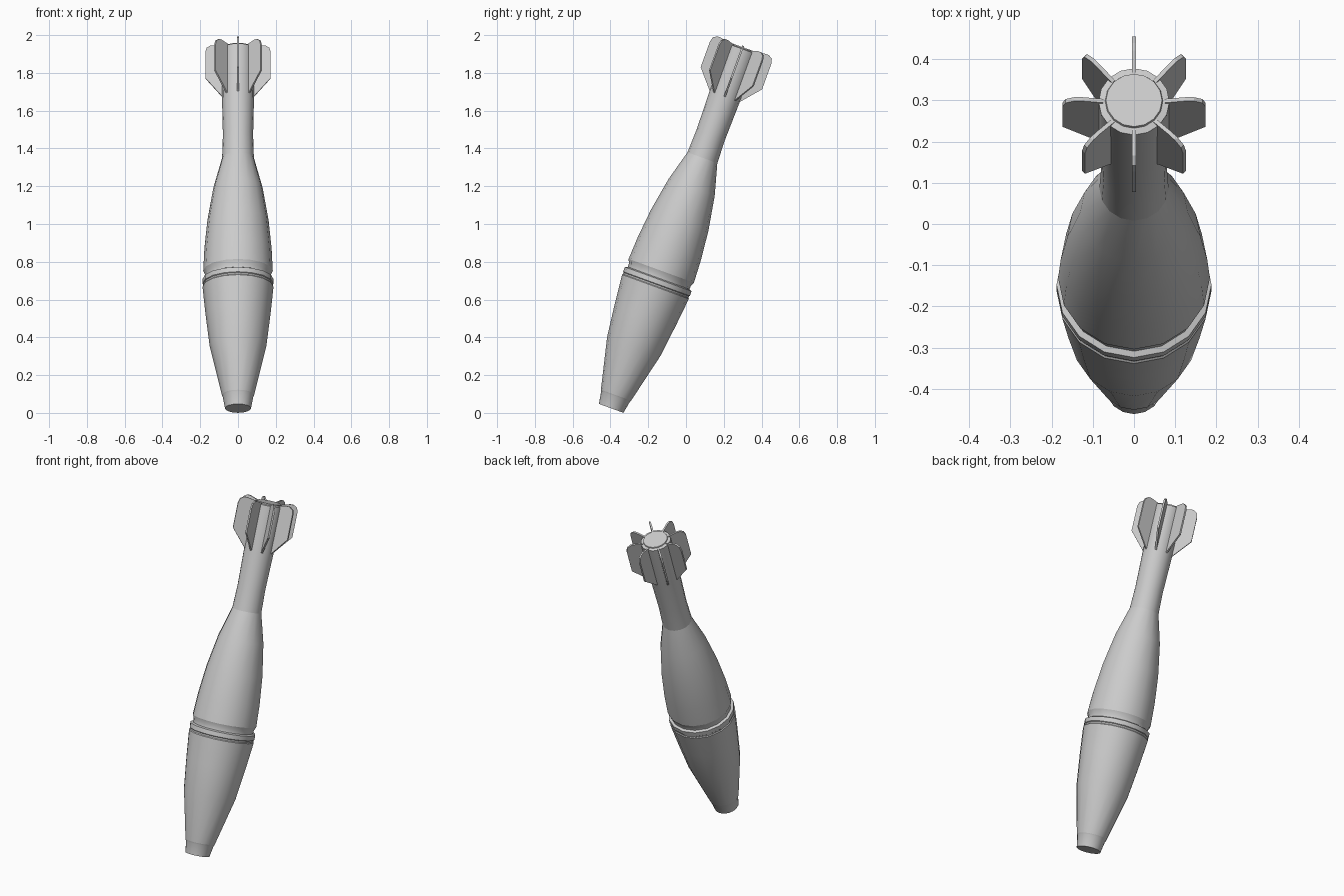
import bpy, bmesh, math
from mathutils import Matrix, Vector

if "Cube" in bpy.data.objects:
    bpy.data.objects.remove(bpy.data.objects["Cube"])

SIDES = 16
# shell axis leans back by 20 degrees, nose resting on the ground
PLACE = Matrix.Translation((0, -0.396, 0.024)) @ Matrix.Rotation(math.radians(-20), 4, 'X')


def finish(name, bm):
    bmesh.ops.recalc_face_normals(bm, faces=bm.faces)
    bm.transform(PLACE)
    mesh = bpy.data.meshes.new(name)
    bm.to_mesh(mesh)
    bm.free()
    ob = bpy.data.objects.new(name, mesh)
    bpy.context.collection.objects.link(ob)
    return ob


def lathe(name, profile, cap_start=False, cap_end=False):
    """Revolve (radius, height) points around the shell axis."""
    bm = bmesh.new()
    rings = []
    for r, h in profile:
        rings.append([bm.verts.new((r * math.cos(a), r * math.sin(a), h))
                      for a in (math.tau * i / SIDES for i in range(SIDES))])
    for lo, hi in zip(rings, rings[1:]):
        for i in range(SIDES):
            j = (i + 1) % SIDES
            bm.faces.new((lo[i], lo[j], hi[j], hi[i]))
    if cap_start:
        bm.faces.new(rings[0])
    if cap_end:
        bm.faces.new(rings[-1])
    ob = finish(name, bm)
    bpy.ops.object.select_all(action='DESELECT')
    ob.select_set(True)
    bpy.context.view_layer.objects.active = ob
    bpy.ops.object.shade_smooth_by_angle(angle=math.radians(30))
    return ob


# blunt nose fuze with its thin collar step
lathe("nose", [(0.069, 0), (0.081, 0.066), (0.085, 0.074)], cap_start=True)

# lower body swelling up to the drive band
lathe("lower_body", [(0.085, 0.074), (0.15, 0.35), (0.172, 0.53), (0.188, 0.685),
                     (0.184, 0.69), (0.184, 0.698), (0.188, 0.702)])

# drive band and the groove above it
lathe("drive_band", [(0.188, 0.702), (0.188, 0.728), (0.174, 0.734),
                     (0.174, 0.752), (0.184, 0.775)])

# upper body narrowing to the neck
lathe("upper_body", [(0.184, 0.775), (0.178, 0.9), (0.162, 1.06),
                     (0.13, 1.245), (0.084, 1.412)])

# tail tube with a stepped end cap
lathe("tail_tube", [(0.084, 1.412), (0.08, 1.54), (0.085, 1.76), (0.086, 2.025),
                    (0.070, 2.029), (0.068, 2.035)], cap_end=True)

# eight radial fins with clipped lower edge and rounded upper corner
FIN = [(0.07, 1.745), (0.083, 1.755), (0.173, 1.86), (0.173, 2.005),
       (0.166, 2.03), (0.145, 2.043), (0.125, 2.043), (0.07, 2.03)]
bm = bmesh.new()
for k in range(8):
    turn = Matrix.Rotation(math.tau * k / 8, 3, 'Z')
    face = bm.faces.new([bm.verts.new(turn @ Vector((r, -0.005, h))) for r, h in FIN])
    ext = bmesh.ops.extrude_face_region(bm, geom=[face], use_keep_orig=True)
    bmesh.ops.translate(bm, vec=turn @ Vector((0, 0.01, 0)),
                        verts=[v for v in ext["geom"] if isinstance(v, bmesh.types.BMVert)])
finish("tail_fins", bm)
